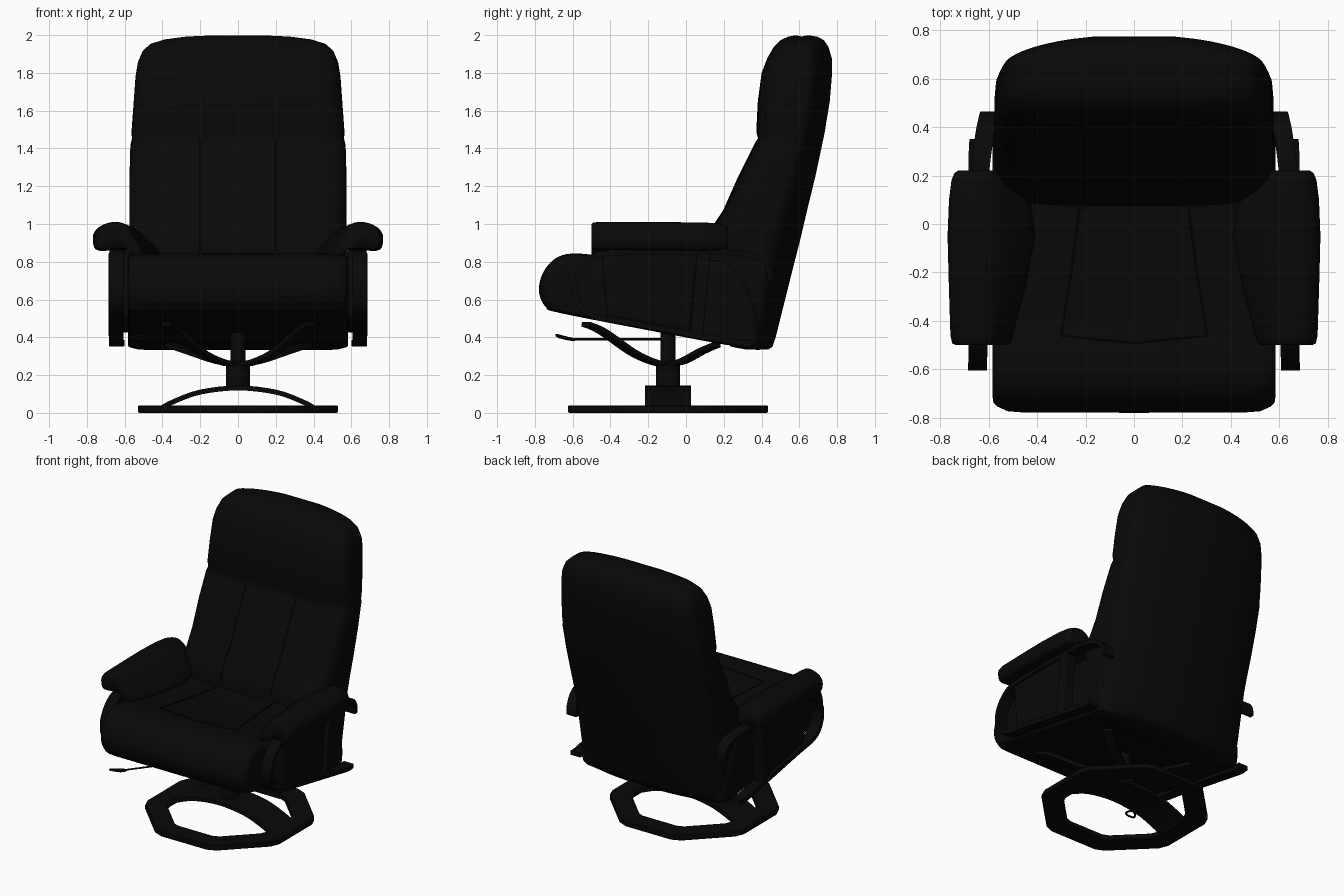
import bpy, bmesh, math
from mathutils import Vector

old = bpy.data.objects.get("Cube")
if old:
    bpy.data.objects.remove(old)

black = bpy.data.materials.new("black_leather")
black.use_nodes = True
COLOUR = (0.0025, 0.0025, 0.0025, 1)
black.diffuse_color = COLOUR
black.node_tree.nodes["Principled BSDF"].inputs["Base Color"].default_value = COLOUR


def finish(name, bm, angle=40):
    bmesh.ops.recalc_face_normals(bm, faces=bm.faces)
    me = bpy.data.meshes.new(name)
    bm.to_mesh(me)
    bm.free()
    me.materials.append(black)
    me.shade_smooth()
    me.set_sharp_from_angle(angle=math.radians(angle))
    ob = bpy.data.objects.new(name, me)
    bpy.context.collection.objects.link(ob)
    return ob


def loft(name, rings, closed=False, angle=40):
    """Skin a row of equal-sized point rings, capping the ends unless closed."""
    bm = bmesh.new()
    rows = [[bm.verts.new(p) for p in ring] for ring in rings]
    n = len(rows[0])
    pairs = list(zip(rows, rows[1:])) + ([(rows[-1], rows[0])] if closed else [])
    for a, b in pairs:
        for i in range(n):
            j = (i + 1) % n
            bm.faces.new((a[i], a[j], b[j], b[i]))
    if not closed:
        bm.faces.new(rows[0])
        bm.faces.new(rows[-1])
    return finish(name, bm, angle)


def spline(pts, closed=False, steps=4):
    """Catmull-Rom smoothing of a point list."""
    pts = [Vector(p) for p in pts]
    n = len(pts)
    get = (lambda i: pts[i % n]) if closed else (lambda i: pts[max(0, min(n - 1, i))])
    out = []
    for i in range(n if closed else n - 1):
        a, b, c, d = (get(i + k) for k in (-1, 0, 1, 2))
        for s in range(steps):
            t = s / steps
            out.append(b + (c - a) * t / 2 + (a * 2 - b * 5 + c * 4 - d) * t * t / 2
                       + (b * 3 - a - c * 3 + d) * t ** 3 / 2)
    return out if closed else out + [pts[-1]]


def strip(name, path, across, thick):
    """Bent flat band along a path; across is its full width vector."""
    across = Vector(across)
    path = spline(path)
    rings = []
    for i, p in enumerate(path):
        tangent = path[min(i + 1, len(path) - 1)] - path[max(i - 1, 0)]
        up = tangent.cross(across).normalized() * thick / 2
        half = across / 2
        rings.append([p + half + up, p - half + up, p - half - up, p + half - up])
    return loft(name, rings)


def tube(name, path, radius, closed=False):
    cu = bpy.data.curves.new(name, "CURVE")
    cu.dimensions = "3D"
    cu.bevel_depth = radius
    cu.bevel_resolution = 2
    sp = cu.splines.new("POLY")
    sp.points.add(len(path) - 1)
    for q, p in zip(sp.points, path):
        q.co = (*p, 1)
    sp.use_cyclic_u = closed
    cu.materials.append(black)
    ob = bpy.data.objects.new(name, cu)
    bpy.context.collection.objects.link(ob)


def cylinder(name, radius, z0, z1, y):
    rings = [[(radius * math.cos(a * math.tau / 32), y + radius * math.sin(a * math.tau / 32), z)
              for a in range(32)] for z in (z0, z1)]
    loft(name, rings)


def slab(name, outline, x0, x1, bevel):
    """Side outline (y, z) extruded across x with soft edges."""
    ob = loft(name, [[(x, y, z) for y, z in outline] for x in (x0, x1)])
    mod = ob.modifiers.new("soft", "BEVEL")
    mod.width = bevel
    mod.segments = 3


# Backrest: height, front y, back y, half width
BACK = [(.335, .32, .44, .53), (.35, .24, .465, .555), (.4, .18, .482, .565),
        (.6, .12, .532, .572), (.85, .075, .595, .575), (.95, .12, .62, .575),
        (1.07, .2, .648, .575), (1.25, .28, .692, .575), (1.42, .365, .728, .57),
        (1.45, .382, .734, .562), (1.49, .372, .742, .564), (1.65, .38, .768, .553),
        (1.8, .4, .78, .543), (1.88, .43, .778, .53), (1.94, .465, .76, .505),
        (1.975, .5, .735, .465), (1.993, .54, .7, .39), (2.0, .58, .65, .28)]


def spow(v, e):
    return math.copysign(abs(v) ** e, v)


rings = []
for z, yf, yb, w in BACK:
    ring = []
    for i in range(64):
        a = (i + .5) * math.tau / 64
        x = w * spow(math.cos(a), .4)
        side = spow(math.sin(a), .4)
        y = (yf + yb) / 2 + (yb - yf) / 2 * side
        bow = (x / .57) ** 2
        if side > 0:
            y -= .08 * bow * side
        ring.append((x, y, z - .035 * bow * max(0, (z - 1.5) / .5)))
    rings.append(ring)
loft("backrest", rings, angle=60)

# Piping on the front of the backrest
for s, side in ((1, "left"), (-1, "right")):
    tube(side + "_back_seam", [(s * .2, yf, z) for z, yf, yb, w in BACK[4:10]], .004)

# Seat cushion with a rolled front
seat = spline([(-.67, .53), (-.74, .56), (-.775, .63), (-.768, .71), (-.73, .78),
               (-.67, .828), (-.58, .843), (-.4, .828), (0, .80), (.24, .80),
               (.38, .6), (.4, .36), (.3, .347), (-.2, .438)], closed=True)
mid = Vector((-.2, .6))
rings = []
for x, k in ((-.583, .89), (-.58, .93), (-.562, .96), (-.52, .992), (-.46, 1),
             (0, 1.003), (.46, 1), (.52, .992), (.562, .96), (.58, .93), (.583, .89)):
    rings.append([(x, *(mid + (p - mid) * k)) for p in seat])
loft("seat_cushion", rings, angle=60)
tube("seat_seam", [(-.22, .1, .8), (-.26, -.2, .816), (-.3, -.46, .835), (0, -.49, .838),
                   (.3, -.46, .835), (.26, -.2, .816), (.22, .1, .8)], .004)

# Arm pad section (x, z) with a wing falling to the seat
PAD = spline([(.764, .95), (.762, .885), (.735, .862), (.66, .865), (.57, .86),
              (.51, .825), (.45, .82), (.455, .86), (.51, .93), (.57, .985),
              (.64, 1.012), (.72, .995)], closed=True)
PAD_STATIONS = [(-.5, .78, .55), (-.492, .88, .62), (-.46, .93, .68), (-.25, .975, 1),
                (-.05, 1.01, 1.22), (.1, .97, 1.1), (.18, .9, .8), (.21, .82, .7), (.22, .72, .6)]
for s, side in ((1, "left"), (-1, "right")):
    rings = []
    for y, k, wing in PAD_STATIONS:
        ring = []
        for x, z in PAD:
            dx = (x - .62) * (wing if x < .62 else k)
            ring.append((s * (.62 + dx), y, .93 + (z - .93) * min(k + .04, 1) - .01 * (y + .3)))
        rings.append(ring)
    loft(side + "_arm_pad", rings, angle=60)

    # Bent arm frame, side panel and upright
    frame = [(.595, .448, .7), (.6, .435, .765), (.615, .37, .825), (.632, .25, .848),
             (.64, .1, .85), (.64, -.38, .848), (.643, -.51, .81), (.645, -.583, .7),
             (.645, -.575, .59), (.645, -.5, .515), (.645, -.3, .478), (.645, .2, .385),
             (.643, .3, .368), (.64, .35, .37)]
    strip(side + "_arm_frame", [(s * x, y, z) for x, y, z in frame], (.077, 0, 0), .03)
    slab(side + "_side_panel", [(-.45, .86), (.07, .86), (.03, .42), (-.42, .5)],
         s * .56, s * .665, .03)
    slab(side + "_arm_upright", [(.06, .85), (.13, .85), (.09, .4), (.02, .41)],
         s * .605, s * .685, .008)

# Octagonal floor ring with clipped corners
CY = -.095
rings = []
for i in range(8):
    for turn in (-3.5, 3.5):
        a = math.radians(22.5 + 45 * i + turn)
        k = 1 / math.cos(math.radians(19))
        rings.append([(r * k * math.cos(a), CY + r * k * math.sin(a), z)
                      for r, z in ((.53, .006), (.53, .034), (.524, .04), (.396, .04),
                                   (.39, .034), (.39, .006), (.396, 0), (.524, 0))])
loft("floor_ring", rings, closed=True, angle=35)

# Arched foot, column and swivel post
strip("base_arch", [(-.41, CY, .022), (-.34, CY, .06), (-.2, CY, .11), (0, CY, .132),
                    (.2, CY, .11), (.34, CY, .06), (.41, CY, .022)], (0, .245, 0), .026)
cylinder("column", .064, .13, .26, CY)
cylinder("swivel_post", .04, .25, .44, CY)

# Crossed bent bars carrying the seat
for s, side in ((1, "left"), (-1, "right")):
    strip(side + "_support_bar", [(s * .38, -.53, .47), (s * .32, -.44, .43),
                                  (s * .19, -.28, .318), (s * .07, -.16, .265),
                                  (0, -.1, .26), (-s * .1, -.02, .272),
                                  (-s * .26, .08, .325), (-s * .36, .16, .36)],
          (.045, s * .045, 0), .024)

# Recline lever with a loop grip
tube("lever_rod", [(-.1, -.1, .39), (-.48, -.59, .39)], .006)
tube("lever_grip", spline([(-.48, -.59, .388), (-.53, -.62, .39), (-.555, -.67, .402),
                           (-.52, -.685, .412), (-.48, -.65, .402)], closed=True), .007, True)
